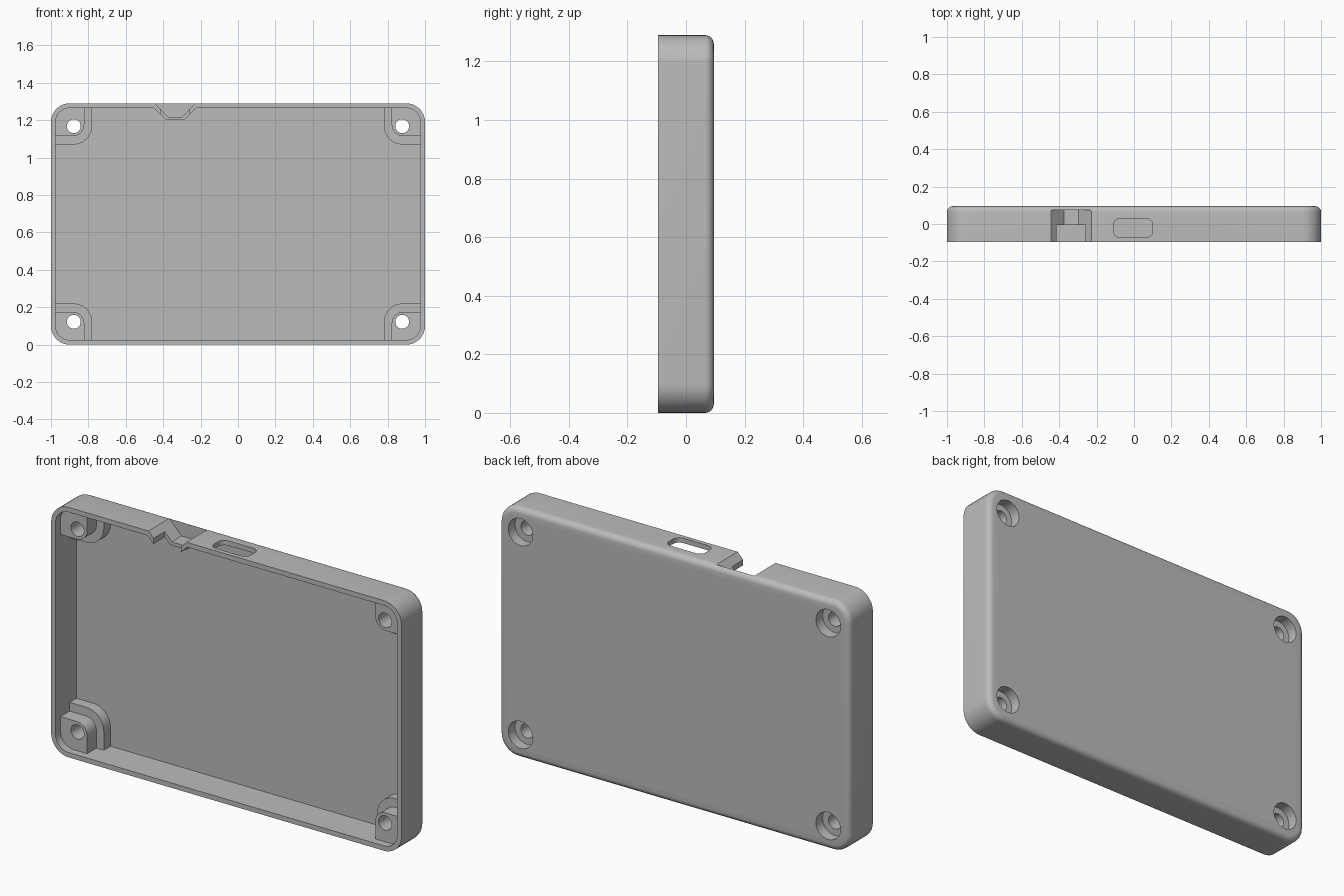
import bpy, bmesh, math

if "Cube" in bpy.data.objects:
    bpy.data.objects.remove(bpy.data.objects["Cube"], do_unlink=True)

HEIGHT = 1.29
MID = HEIGHT / 2
FRONT, BACK = -0.095, 0.095
WALL, CORNER, FILLET = 0.025, 0.1, 0.03

grey = bpy.data.materials.new("plain grey")
grey.use_nodes = True
grey.diffuse_color = (0.5, 0.5, 0.5, 1)
grey.node_tree.nodes["Principled BSDF"].inputs["Base Color"].default_value = (0.5, 0.5, 0.5, 1)


def rounded_rect(x0, x1, z0, z1, radii, steps=10):
    """Outline with a radius per corner: right top, left top, left bottom, right bottom."""
    points = []
    corners = [(x1, z1, -1, -1), (x0, z1, 1, -1), (x0, z0, 1, 1), (x1, z0, -1, 1)]
    for i, ((x, z, dx, dz), r) in enumerate(zip(corners, radii)):
        if r == 0:
            points.append((x, z))
            continue
        for k in range(steps + 1):
            a = math.pi / 2 * (i + k / steps)
            points.append((x + dx * r + r * math.cos(a), z + dz * r + r * math.sin(a)))
    return points


def loft(name, loops):
    """Closed solid through matching loops of 3D points."""
    bm = bmesh.new()
    rings = [[bm.verts.new(p) for p in loop] for loop in loops]
    n = len(rings[0])
    for a, b in zip(rings, rings[1:]):
        for i in range(n):
            j = (i + 1) % n
            bm.faces.new((a[i], a[j], b[j], b[i]))
    bm.faces.new(rings[0])
    bm.faces.new(rings[-1])
    bmesh.ops.recalc_face_normals(bm, faces=bm.faces)
    mesh = bpy.data.meshes.new(name)
    bm.to_mesh(mesh)
    bm.free()
    mesh.materials.append(grey)
    obj = bpy.data.objects.new(name, mesh)
    bpy.context.collection.objects.link(obj)
    return obj


def prism(name, outline, y0, y1):
    return loft(name, [[(x, y, z) for x, z in outline] for y in (y0, y1)])


def combine(body, tool, operation):
    mod = body.modifiers.new(operation, "BOOLEAN")
    mod.operation = operation
    mod.solver = "EXACT"
    mod.object = tool
    bpy.context.view_layer.objects.active = body
    bpy.ops.object.modifier_apply(modifier=mod.name)
    bpy.data.objects.remove(tool, do_unlink=True)


def case_loop(inset, y):
    outline = rounded_rect(-1 + inset, 1 - inset, inset, HEIGHT - inset, [CORNER - inset] * 4)
    return [(x, y, z) for x, z in outline]


# Tray shell with a rounded back edge
loops = [case_loop(0, FRONT)]
for k in range(7):
    a = math.pi / 2 * k / 6
    loops.append(case_loop(FILLET * (1 - math.cos(a)), BACK - FILLET + FILLET * math.sin(a)))
case = loft("enclosure_shell", loops)
combine(case, loft("cavity", [case_loop(WALL, -0.2), case_loop(WALL, 0.075)]), "DIFFERENCE")

# Stepped screw bosses in the four corners, drilled and counterbored from the back
for sx in (-1, 1):
    for sz in (-1, 1):
        def place(outline):
            return [(sx * x, MID + sz * (z - MID)) for x, z in outline]

        def disc(r):
            x, z = 0.878, 1.168
            return place(rounded_rect(x - r, x + r, z - r, z + r, [r] * 4))

        wide = rounded_rect(0.78, 0.99, 1.07, 1.28, [0.09, 0, 0.1, 0])
        tall = rounded_rect(0.822, 0.99, 1.115, 1.28, [0.09, 0, 0.06, 0])
        combine(case, prism("wide_boss", place(wide), 0.02, 0.08), "UNION")
        combine(case, prism("tall_boss", place(tall), -0.055, 0.08), "UNION")
        combine(case, prism("screw_hole", disc(0.037), -0.2, 0.2), "DIFFERENCE")
        combine(case, prism("counterbore", disc(0.07), 0.04, 0.2), "DIFFERENCE")

# Dipped wall section in the top edge, with its front half opened
dip_wall = [(-0.465, 1.28), (-0.45, 1.265), (-0.383, 1.2), (-0.29, 1.2), (-0.223, 1.265), (-0.208, 1.28)]
dip_cut = [(-0.493, 1.34), (-0.374, 1.218), (-0.298, 1.218), (-0.18, 1.34)]
combine(case, prism("dip_wall", dip_wall, FRONT, 0.08), "UNION")
combine(case, prism("dip_cut", dip_cut, -0.2, 0.075), "DIFFERENCE")
opening = rounded_rect(-0.415, -0.26, 1.15, 1.4, [0] * 4)
combine(case, prism("dip_opening", opening, -0.2, -0.005), "DIFFERENCE")

# Rounded port slot through the top wall
slot = rounded_rect(-0.11, 0.1, -0.072, 0.03, [0.035] * 4)
combine(case, loft("port_slot", [[(x, y, z) for x, y in slot] for z in (1.2, 1.4)]), "DIFFERENCE")

# Smooth the rounds, keep the edges sharp
bpy.ops.object.select_all(action="DESELECT")
case.select_set(True)
bpy.context.view_layer.objects.active = case
bpy.ops.object.shade_smooth_by_angle(angle=math.radians(30))
